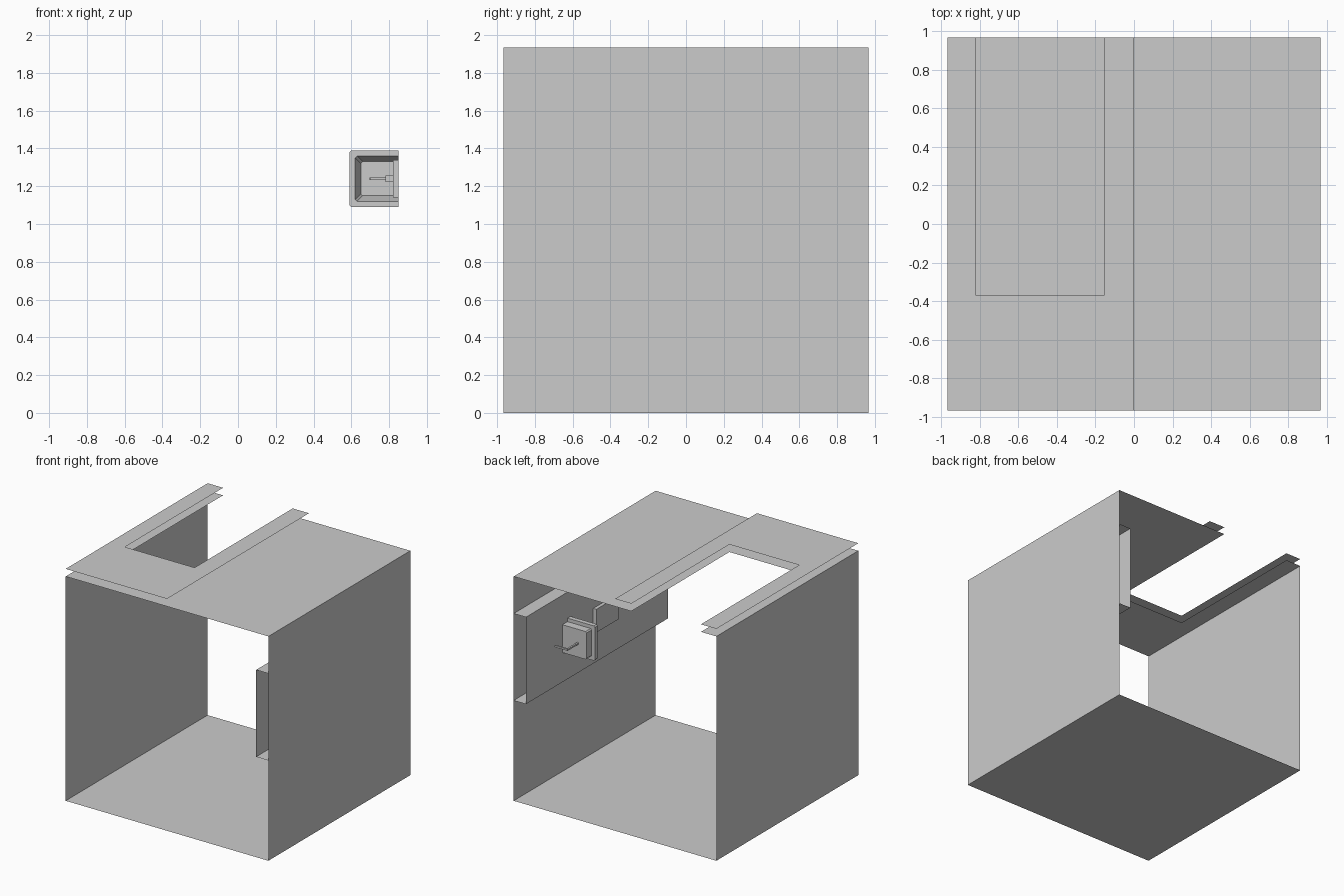
import bpy, bmesh
from mathutils import Vector

if "Cube" in bpy.data.objects:
    bpy.data.objects.remove(bpy.data.objects["Cube"])

H = 0.967          # half width of the room
CEIL = 1.935       # ceiling height
Z0, Z1 = 0.865, 1.615   # hollow wall band
XI = 0.85          # inner face of the band


def make(name, verts, faces):
    me = bpy.data.meshes.new(name)
    me.from_pydata(verts, [], faces)
    me.update()
    ob = bpy.data.objects.new(name, me)
    bpy.context.collection.objects.link(ob)
    return ob


def wall(name, x, z0, z1):
    return make(name, [(x, -H, z0), (x, H, z0), (x, H, z1), (x, -H, z1)], [(0, 1, 2, 3)])


def flat(name, x0, x1, z):
    return make(name, [(x0, -H, z), (x1, -H, z), (x1, H, z), (x0, H, z)], [(0, 1, 2, 3)])


def notched(name, x1, z):
    # sheet with a slot open to the back
    a, b, c = -0.82, -0.155, -0.37
    pts = [(-H, -H), (a, -H), (b, -H), (x1, -H), (x1, c), (x1, H), (b, H), (b, c),
           (a, c), (a, H), (-H, H), (-H, c)]
    return make(name, [(x, y, z) for x, y in pts],
                [(0, 1, 8, 11), (1, 2, 7, 8), (2, 3, 4, 7), (7, 4, 5, 6), (11, 8, 9, 10)])


def box(name, lo, hi):
    bm = bmesh.new()
    bmesh.ops.create_cube(bm, size=1)
    lo, hi = Vector(lo), Vector(hi)
    for v in bm.verts:
        v.co = [(lo[i] + hi[i]) / 2 + v.co[i] * (hi[i] - lo[i]) for i in range(3)]
    me = bpy.data.meshes.new(name)
    bm.to_mesh(me)
    bm.free()
    ob = bpy.data.objects.new(name, me)
    bpy.context.collection.objects.link(ob)
    return ob


# room shell
flat("floor", -H, H, 0)
wall("left_wall", -H, 0, CEIL)
wall("right_wall_lower", H, 0, Z0)
wall("right_wall_middle", H, Z0, Z1)
wall("right_wall_upper", H, Z1, CEIL)
notched("ceiling", H, CEIL)
notched("raised_roof_sheet", 0, 2.0)

# hollow band on the right wall
wall("band_inner_panel", XI, Z0, Z1)
flat("band_bottom_ledge", XI, H, Z0)
flat("band_top_ledge", XI, H, Z1)

# plate fixed to the band
box("wall_plate", (0.82, -0.25, 1.14), (XI, 0.05, 1.34))

# recessed tray: rings of (inset, y) from the back cap round the flange to the inside
rings = [(0.03, 0.47), (0.03, 0.40), (0, 0.40), (0, 0.36), (0.03, 0.36), (0.06, 0.45)]
verts, faces, n, r = [], [], 6, 0.01
for i, y in rings:
    x, lo, hi = 0.59 + i, 1.09 + i, 1.39 - i
    ring = [(XI, lo), (x + r, lo), (x, lo + r), (x, hi - r), (x + r, hi), (XI, hi)]
    verts += [(px, y, pz) for px, pz in ring]
for k in range(len(rings) - 1):
    for j in range(n - 1):
        a = k * n + j
        faces.append((a, a + 1, a + n + 1, a + n))
faces.append(tuple(range(n)))
faces.append(tuple(range((len(rings) - 1) * n, len(rings) * n))[::-1])
make("recessed_tray", verts, faces)

# lever: hub and bar inside, shaft and handle behind
box("lever_hub", (0.78, 0.40, 1.222), (0.82, 0.45, 1.258))
box("lever_bar", (0.70, 0.415, 1.233), (0.78, 0.43, 1.247))
box("lever_shaft", (0.695, 0.43, 1.233), (0.71, 0.62, 1.247))
box("lever_handle", (0.71, 0.605, 1.233), (0.82, 0.62, 1.247))
